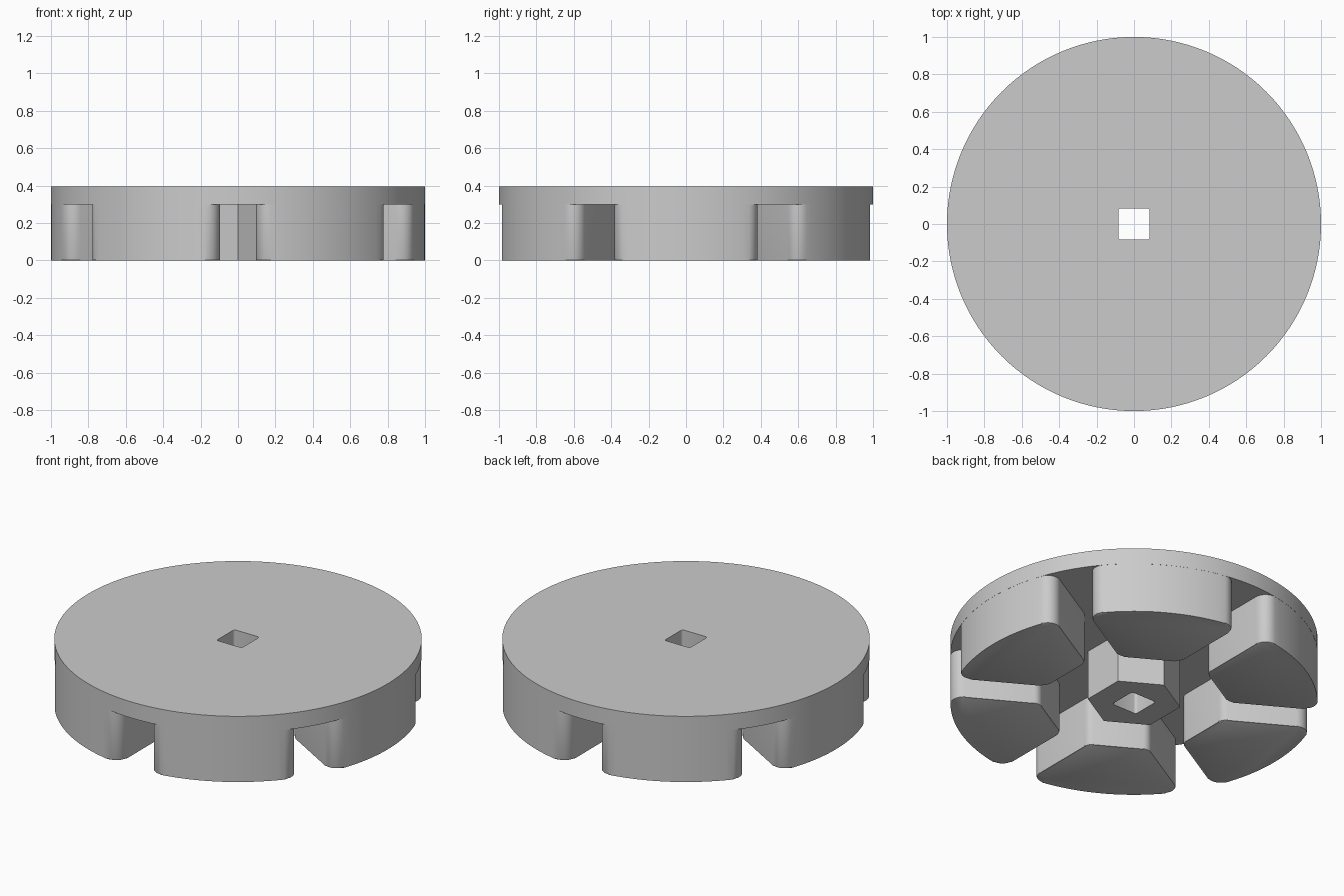
import bpy, bmesh
from math import sin, cos, pi, radians, sqrt, atan2

if "Cube" in bpy.data.objects:
    bpy.data.objects.remove(bpy.data.objects["Cube"])

TOP, PLATE, EMBED = 0.395, 0.298, 0.34   # disc top, disc underside, overlap height
HALF_GAP, OUT_R, IN_X = 0.097, 0.9992, 0.485


def arc(cx, cy, r, a0, a1, n):
    return [(cx + r * cos(a0 + (a1 - a0) * i / n),
             cy + r * sin(a0 + (a1 - a0) * i / n)) for i in range(n + 1)]


def prism(name, pts, z0, z1, bevel=0.0, bevel_top=False):
    """Extrude an outline from z0 to z1, optionally softening the bottom or top rim."""
    bm = bmesh.new()
    lo = [bm.verts.new((x, y, z0)) for x, y in pts]
    hi = [bm.verts.new((x, y, z1)) for x, y in pts]
    n = len(pts)
    bm.faces.new(lo[::-1])
    bm.faces.new(hi)
    for i in range(n):
        j = (i + 1) % n
        bm.faces.new((lo[i], lo[j], hi[j], hi[i]))
    if bevel:
        z = z1 if bevel_top else z0
        rim = [e for e in bm.edges if all(abs(v.co.z - z) < 1e-6 for v in e.verts)]
        bmesh.ops.bevel(bm, geom=rim, offset=bevel, segments=2, profile=0.5,
                        affect='EDGES')
    bmesh.ops.recalc_face_normals(bm, faces=bm.faces)
    me = bpy.data.meshes.new(name)
    bm.to_mesh(me)
    bm.free()
    ob = bpy.data.objects.new(name, me)
    bpy.context.collection.objects.link(ob)
    return ob


def combine(base, other, op):
    """Apply a boolean and remove the operand."""
    mod = base.modifiers.new(op.lower(), 'BOOLEAN')
    mod.operation, mod.solver, mod.object = op, 'EXACT', other
    bpy.context.view_layer.objects.active = base
    bpy.ops.object.modifier_apply(modifier=mod.name)
    bpy.data.objects.remove(other)


def pad_outline(rf=0.068, ri=0.05):
    """Wedge between two straight grooves, with rounded corners, centred on +x."""
    dx, dy, nx, ny = cos(pi / 6), sin(pi / 6), sin(pi / 6), -cos(pi / 6)
    # outer corner
    h = HALF_GAP + rf
    s = sqrt((OUT_R - rf) ** 2 - h * h)
    ox, oy = dx * s + nx * h, dy * s + ny * h
    ac = atan2(oy, ox)
    # inner corner
    h = HALF_GAP + ri
    t = (IN_X + ri - nx * h) / dx
    ix, iy = dx * t + nx * h, dy * t + ny * h
    half = arc(0, 0, OUT_R, 0, ac, 10)[:-1]
    half += arc(ox, oy, rf, ac, radians(120), 8)
    half += arc(ix, iy, ri, radians(120), pi, 5)
    return half + [(x, -y) for x, y in half[:0:-1]]


# round top disc
wheel = prism("grooved_disc", arc(0, 0, 1, 0, 2 * pi, 128)[:-1], PLATE, TOP, 0.008, True)

# six pads under the disc
outline = pad_outline()
for k in range(6):
    c, s = cos(k * pi / 3), sin(k * pi / 3)
    pts = [(x * c - y * s, x * s + y * c) for x, y in outline]
    combine(wheel, prism("pad", pts, 0, EMBED, 0.008), 'UNION')

# hexagonal hub, corners facing the grooves
combine(wheel, prism("hub", arc(0, 0, 0.255, pi / 6, pi / 6 + 2 * pi, 6)[:-1], 0, EMBED), 'UNION')

# square shaft hole with rounded corners
a, r = 0.084, 0.015
hole = []
for k in range(4):
    q = k * pi / 2
    d = (a - r) * sqrt(2)
    hole += arc(d * cos(q + pi / 4), d * sin(q + pi / 4), r, q, q + pi / 2, 4)
combine(wheel, prism("shaft_hole", hole, -0.2, 0.6), 'DIFFERENCE')

# smooth rounded sides, sharp edges kept
bpy.ops.object.select_all(action='DESELECT')
wheel.select_set(True)
bpy.context.view_layer.objects.active = wheel
bpy.ops.object.shade_smooth_by_angle(angle=radians(30))
